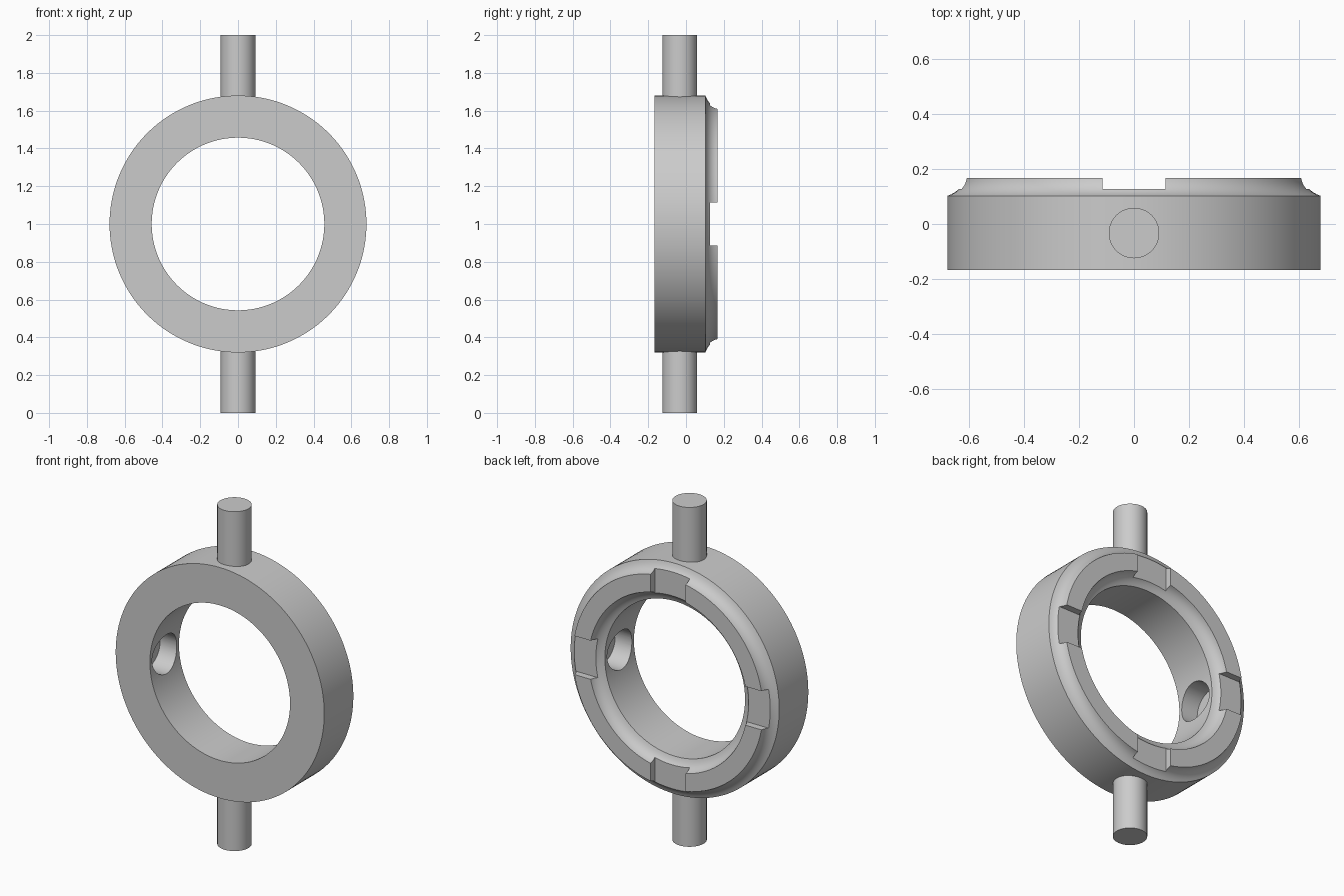
import bpy, bmesh, math
from mathutils import Vector

if "Cube" in bpy.data.objects:
    bpy.data.objects.remove(bpy.data.objects["Cube"])

SEG = 128
R_OUT, R_IN = 0.68, 0.457      # ring radii
Y_FRONT, Y_RIM, Y_BACK = -0.168, 0.103, 0.168
SLOT_Y, SLOT_W = 0.128, 0.228  # notch floor and width
PIN_Y = -0.033


def activate(ob):
    bpy.ops.object.select_all(action='DESELECT')
    ob.select_set(True)
    bpy.context.view_layer.objects.active = ob


def smooth(ob):
    activate(ob)
    bpy.ops.object.shade_smooth_by_angle(angle=math.radians(30))


def cylinder(name, radius, depth, loc, rot=(0, 0, 0)):
    bpy.ops.mesh.primitive_cylinder_add(vertices=64, radius=radius, depth=depth,
                                        location=loc, rotation=rot)
    ob = bpy.context.object
    ob.name = name
    return ob


def box(name, size, loc):
    bpy.ops.mesh.primitive_cube_add(size=1, location=loc)
    ob = bpy.context.object
    ob.name = name
    ob.scale = size
    return ob


def cut(ob, cutter):
    mod = ob.modifiers.new("cut", 'BOOLEAN')
    mod.operation, mod.solver, mod.object = 'DIFFERENCE', 'EXACT', cutter
    cutter.hide_render = True
    activate(ob)
    bpy.ops.object.modifier_apply(modifier=mod.name)
    bpy.data.objects.remove(cutter)


# Ring cross-section (radius, y): concave cove on both sides of the raised rim
a, b, c = Vector((R_OUT, Y_RIM)), Vector((0.628, 0.120)), Vector((0.62, Y_BACK))
cove = [a * (1 - t) ** 2 + b * 2 * t * (1 - t) + c * t * t
        for t in (i / 8 for i in range(9))]
inner_cove = [Vector((R_OUT + R_IN - p.x, p.y)) for p in reversed(cove)]
profile = [Vector((R_OUT, Y_FRONT))] + cove + inner_cove + [Vector((R_IN, Y_FRONT))]

# Revolve the section around the y axis
bm = bmesh.new()
loops = []
for i in range(SEG):
    ang = 2 * math.pi * i / SEG
    loops.append([bm.verts.new((p.x * math.cos(ang), p.y, p.x * math.sin(ang)))
                  for p in profile])
n = len(profile)
for i in range(SEG):
    p, q = loops[i], loops[(i + 1) % SEG]
    for j in range(n):
        k = (j + 1) % n
        bm.faces.new((p[j], p[k], q[k], q[j]))
bmesh.ops.recalc_face_normals(bm, faces=bm.faces)
mesh = bpy.data.meshes.new("ring")
bm.to_mesh(mesh)
bm.free()
ring = bpy.data.objects.new("ring", mesh)
ring.location.z = 1
bpy.context.collection.objects.link(ring)

# Four notches across the rim
for size in ((1.6, 0.2, SLOT_W), (SLOT_W, 0.2, 1.6)):
    cut(ring, box("notch_cutter", size, (0, SLOT_Y + 0.1, 1)))

# Two blind holes in the bore, left and right
cut(ring, cylinder("hole_cutter", 0.115, 1.13, (0, PIN_Y, 1), (0, math.pi / 2, 0)))
smooth(ring)

# Pins above and below
for name, z in (("lower_pin", 0.17), ("upper_pin", 1.83)):
    smooth(cylinder(name, 0.092, 0.34, (0, PIN_Y, z)))
